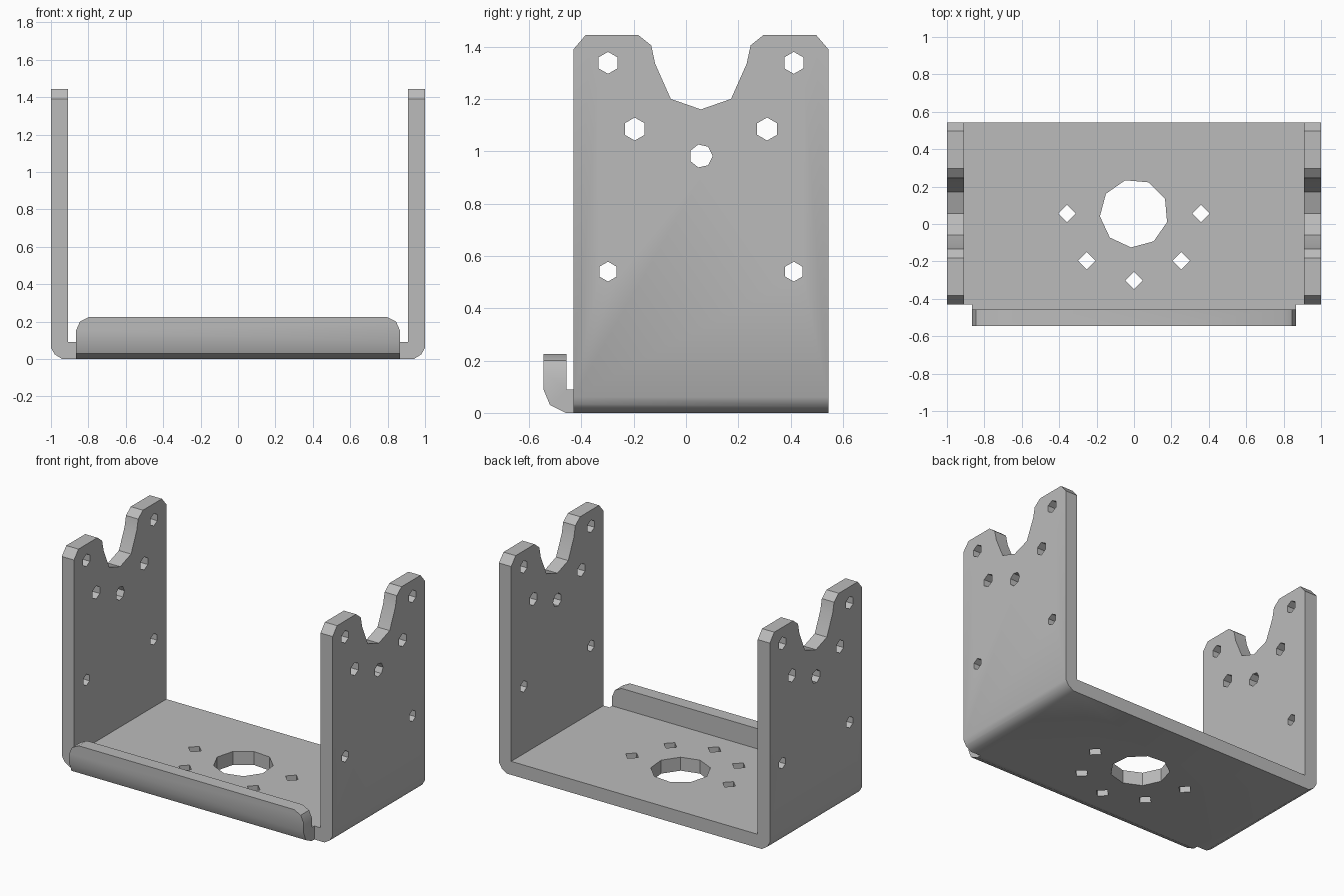
import bpy, bmesh, math
from mathutils import Vector

cube = bpy.data.objects.get("Cube")
if cube:
    bpy.data.objects.remove(cube, do_unlink=True)

# Plain grey metal
metal = bpy.data.materials.new("grey metal")
metal.use_nodes = True
GREY = (0.5, 0.5, 0.5, 1)
metal.diffuse_color = GREY
metal.node_tree.nodes["Principled BSDF"].inputs["Base Color"].default_value = GREY


def prism(name, profile, axis, start, end):
    """Extrude a 2D profile along the x, y or z axis."""
    place = {"x": lambda u, v, d: (d, u, v),
             "y": lambda u, v, d: (u, d, v),
             "z": lambda u, v, d: (u, v, d)}[axis]
    step = Vector(place(0, 0, end - start))
    bm = bmesh.new()
    face = bm.faces.new([bm.verts.new(place(u, v, start)) for u, v in profile])
    new = bmesh.ops.extrude_face_region(bm, geom=[face])["geom"]
    bmesh.ops.translate(bm, vec=step, verts=[g for g in new if isinstance(g, bmesh.types.BMVert)])
    bmesh.ops.recalc_face_normals(bm, faces=bm.faces)
    mesh = bpy.data.meshes.new(name)
    bm.to_mesh(mesh)
    bm.free()
    mesh.materials.append(metal)
    obj = bpy.data.objects.new(name, mesh)
    bpy.context.collection.objects.link(obj)
    return obj


def combine(target, tool, operation):
    """Apply a boolean and discard the tool."""
    mod = target.modifiers.new("cut", "BOOLEAN")
    mod.operation, mod.object, mod.solver = operation, tool, "EXACT"
    bpy.context.view_layer.objects.active = target
    bpy.ops.object.modifier_apply(modifier=mod.name)
    bpy.data.objects.remove(tool, do_unlink=True)


def ring(u, v, radius, sides, turn=0):
    return [(u + radius * math.cos(turn + math.tau * i / sides),
             v + radius * math.sin(turn + math.tau * i / sides)) for i in range(sides)]


def mirrored(half):
    """Close a half outline across the first coordinate."""
    return half + [(-u, v) for u, v in reversed(half)]


FRONT, BACK, MID = -0.43, 0.545, 0.057
HEIGHT, THICK = 1.445, 0.09

# U-shaped channel: floor and two side walls with bent corners
channel = mirrored([(0.94, 0), (0.98, 0.025), (1, 0.06), (1, HEIGHT),
                    (1 - THICK, HEIGHT), (1 - THICK, THICK)])
bracket = prism("bracket", channel, "y", FRONT, BACK)

# Side outline with clipped corners and the open cradle on top
half = [(0.487, -0.1), (0.487, 1.39), (0.44, HEIGHT), (0.24, HEIGHT),
        (0.19, 1.405), (0.175, 1.335), (0.115, 1.2)]
outline = [(MID + u, v) for u, v in half + [(0, 1.16)]]
outline += [(MID - u, v) for u, v in reversed(half)]
combine(bracket, prism("side_outline", outline, "x", -1.2, 1.2), "INTERSECT")

# Front lip curling up from the floor, with rounded upper ends
lip_profile = [(-0.40, 0), (-0.46, 0), (-0.52, 0.03), (-0.545, 0.09), (-0.545, 0.225),
               (-0.457, 0.225), (-0.457, THICK), (-0.40, THICK)]
lip = prism("front_lip", lip_profile, "x", -0.865, 0.865)
lip_front = mirrored([(0.9, -0.1), (0.865, 0.155), (0.845, 0.195), (0.795, 0.225), (0.795, 0.3)])
lip_front = mirrored([(0.865, -0.1), (0.865, 0.155), (0.845, 0.2), (0.795, 0.225)])
combine(lip, prism("lip_outline", lip_front, "y", -0.7, -0.3), "INTERSECT")
combine(bracket, lip, "UNION")

# Mounting holes through both walls
for offset, z, radius in ((0.355, 1.338, 0.042), (0.253, 1.085, 0.044), (0.355, 0.54, 0.038)):
    for side in (-1, 1):
        hole = ring(MID + side * offset, z, radius, 6, math.pi / 6)
        combine(bracket, prism("wall_hole", hole, "x", -1.2, 1.2), "DIFFERENCE")
combine(bracket, prism("wall_hole", ring(MID, 0.982, 0.045, 7), "x", -1.2, 1.2), "DIFFERENCE")

# Large floor opening and the arc of small holes around it
combine(bracket, prism("floor_opening", ring(0, 0.057, 0.183, 9, math.radians(25)), "z", -0.2, 0.3),
        "DIFFERENCE")
for i in range(5):
    angle = math.pi + i * math.pi / 4
    hole = ring(0.358 * math.cos(angle), MID + 0.358 * math.sin(angle), 0.047, 4)
    combine(bracket, prism("floor_hole", hole, "z", -0.2, 0.3), "DIFFERENCE")

# Soft bends, crisp edges
bpy.ops.object.select_all(action="DESELECT")
bracket.select_set(True)
bpy.context.view_layer.objects.active = bracket
bpy.ops.object.shade_smooth_by_angle(angle=math.radians(35))
